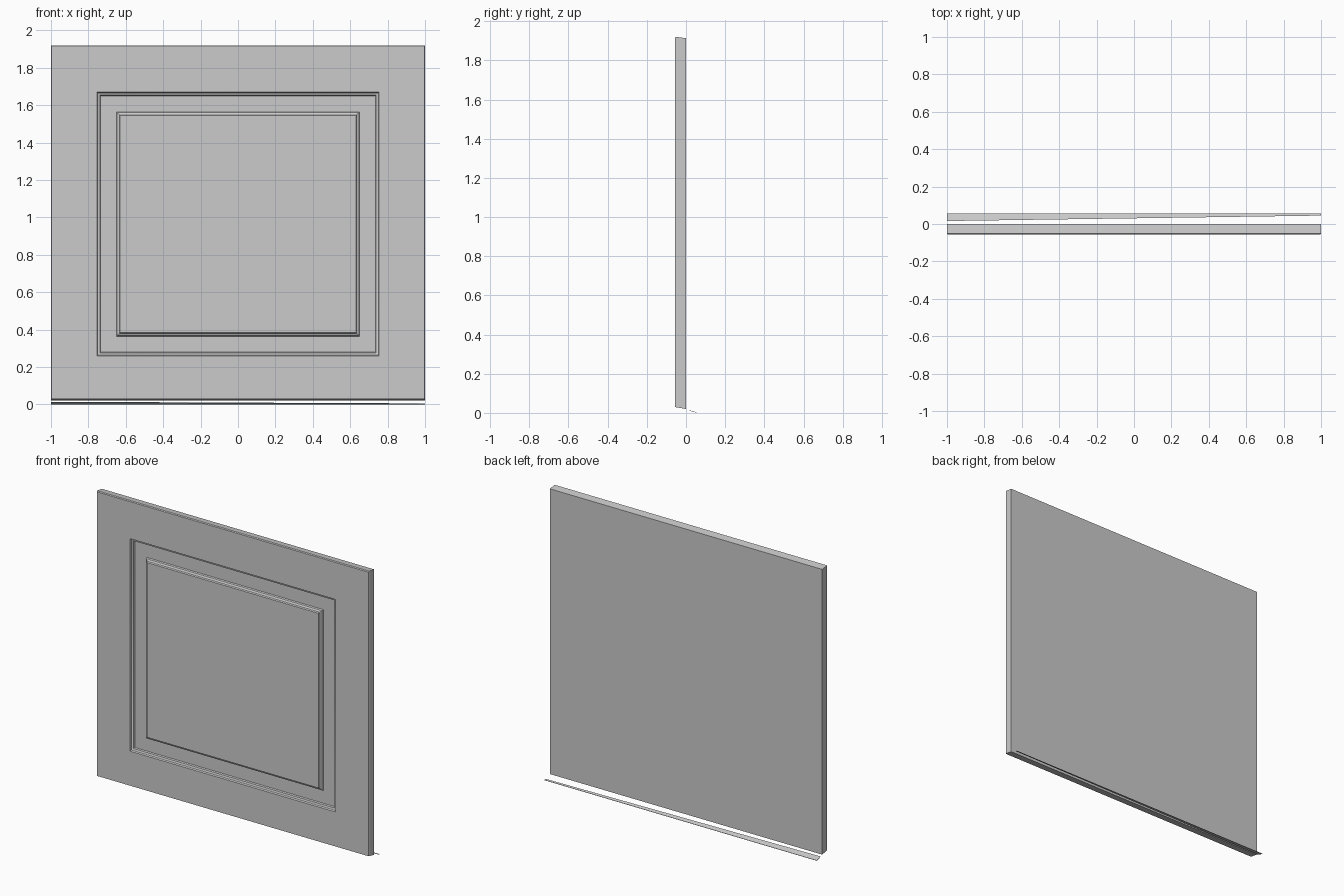
import bpy, bmesh

if "Cube" in bpy.data.objects:
    bpy.data.objects.remove(bpy.data.objects["Cube"])


def finish(name, bm):
    bmesh.ops.recalc_face_normals(bm, faces=bm.faces)
    me = bpy.data.meshes.new(name)
    bm.to_mesh(me)
    bm.free()
    ob = bpy.data.objects.new(name, me)
    bpy.context.collection.objects.link(ob)
    bpy.context.view_layer.objects.active = ob
    ob.select_set(True)
    bpy.ops.object.shade_smooth_by_angle(angle=0.5)
    ob.select_set(False)
    return ob


def ring(bm, hx, y, z0, z1):
    return [bm.verts.new(p) for p in
            ((-hx, y, z0), (hx, y, z0), (hx, y, z1), (-hx, y, z1))]


# Door panel: nested rectangular rings from the back, over the front, into the raised field
FRONT = -0.056
bm = bmesh.new()
rings = [ring(bm, 1.0, 0.0, 0.02, 1.913),
         ring(bm, 1.0, FRONT + 0.005, 0.029, 1.92),
         ring(bm, 0.997, FRONT, 0.03, 1.915)]

# Moulding profile: (half width, depth below the front face)
groove = [(0.755, 0), (0.751, 0.010), (0.745, 0.013), (0.739, 0.015), (0.735, 0.024),
          (0.650, 0.024), (0.646, 0.015), (0.640, 0.012), (0.634, 0.009), (0.630, 0)]
ZC = 0.964
for hx, depth in groove:
    hz = hx - 0.05
    rings.append(ring(bm, hx, FRONT + depth, ZC - hz, ZC + hz))

for a, b in zip(rings, rings[1:]):
    for i in range(4):
        j = (i + 1) % 4
        bm.faces.new((a[i], a[j], b[j], b[i]))
bm.faces.new(rings[0])
bm.faces.new(rings[-1])
finish("door_panel", bm)

# Thin tapered sill strip behind the bottom edge
bm = bmesh.new()
plan = [(-1, 0.016), (1, 0.045), (1, 0.056), (-1, 0.056)]
layers = [[bm.verts.new((x, y, t + 0.3 * (0.056 - y))) for x, y in plan]
          for t in (0, 0.002)]
for layer in layers:
    bm.faces.new(layer)
for i in range(4):
    j = (i + 1) % 4
    bm.faces.new((layers[0][i], layers[0][j], layers[1][j], layers[1][i]))
finish("sill_strip", bm)
